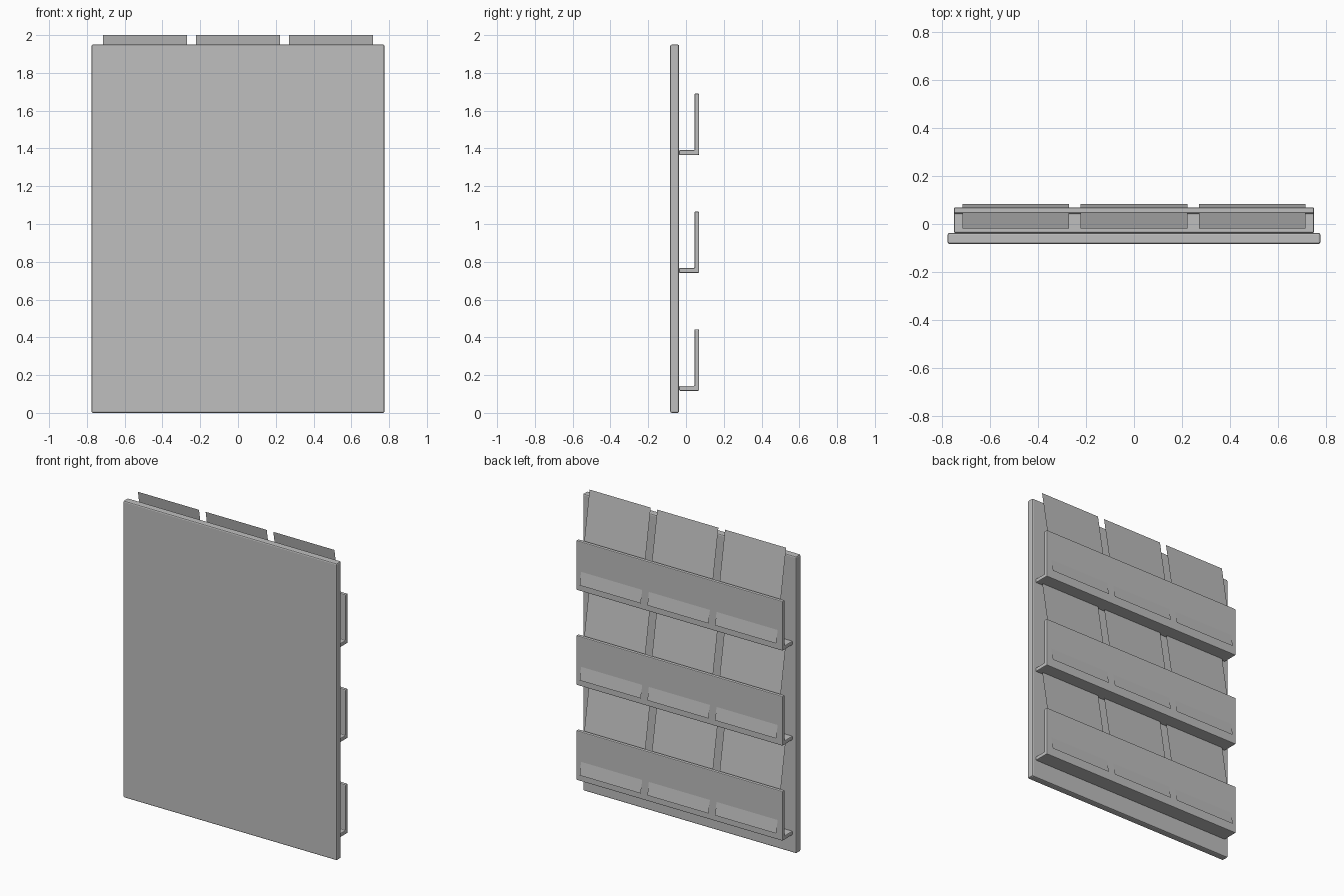
import bpy
import bmesh

# Remove the default cube
cube = bpy.data.objects.get("Cube")
if cube:
    bpy.data.objects.remove(cube, do_unlink=True)

# Single grey finish
grey = bpy.data.materials.new("light_grey")
grey.use_nodes = True
tone = (0.52, 0.52, 0.52, 1)
grey.diffuse_color = tone
grey.node_tree.nodes["Principled BSDF"].inputs["Base Color"].default_value = tone


def extrude_profile(name, profile, half_width, bevel=0):
    """Sweep a (y, z) profile along x; rounded edges are optional."""
    bm = bmesh.new()
    face = bm.faces.new([bm.verts.new((-half_width, y, z)) for y, z in profile])
    swept = bmesh.ops.extrude_face_region(bm, geom=[face])["geom"]
    verts = [v for v in swept if isinstance(v, bmesh.types.BMVert)]
    bmesh.ops.translate(bm, verts=verts, vec=(2 * half_width, 0, 0))
    bmesh.ops.recalc_face_normals(bm, faces=bm.faces)
    mesh = bpy.data.meshes.new(name)
    bm.to_mesh(mesh)
    bm.free()
    mesh.materials.append(grey)
    obj = bpy.data.objects.new(name, mesh)
    bpy.context.collection.objects.link(obj)
    mod = obj.modifiers.new("rounded_edges", "BEVEL")
    mod.width = bevel
    mod.segments = 2
    return obj


def add_sheet(name, x, width, low, high):
    """Thin leaning sheet between a low and a high (y, z) edge."""
    h = width / 2
    corners = [(x + h, *low), (x - h, *low), (x - h, *high), (x + h, *high)]
    mesh = bpy.data.meshes.new(name)
    mesh.from_pydata(corners, [], [(0, 1, 2, 3)])
    mesh.materials.append(grey)
    obj = bpy.data.objects.new(name, mesh)
    bpy.context.collection.objects.link(obj)


# Main board
back, front = -0.0365, -0.0835
extrude_profile("board", [(front, 0), (back, 0), (back, 1.95), (front, 1.95)],
                0.776, 0.008)

# Three ledges with an upright lip, each holding three leaning sheets
lip_in, lip_out = 0.045, 0.069
for row in range(3):
    z = 0.117 + row * 0.624
    ledge = [(back, z), (lip_out, z), (lip_out, z + 0.325), (lip_in, z + 0.325),
             (lip_in, z + 0.026), (back, z + 0.026)]
    extrude_profile(f"ledge_{row + 1}", ledge, 0.75, 0.005)
    for col in range(3):
        add_sheet(f"sheet_{row + 1}_{col + 1}", (col - 1) * 0.492, 0.444,
                  (0.0835, z + 0.045), (-0.019, z + 0.635))
